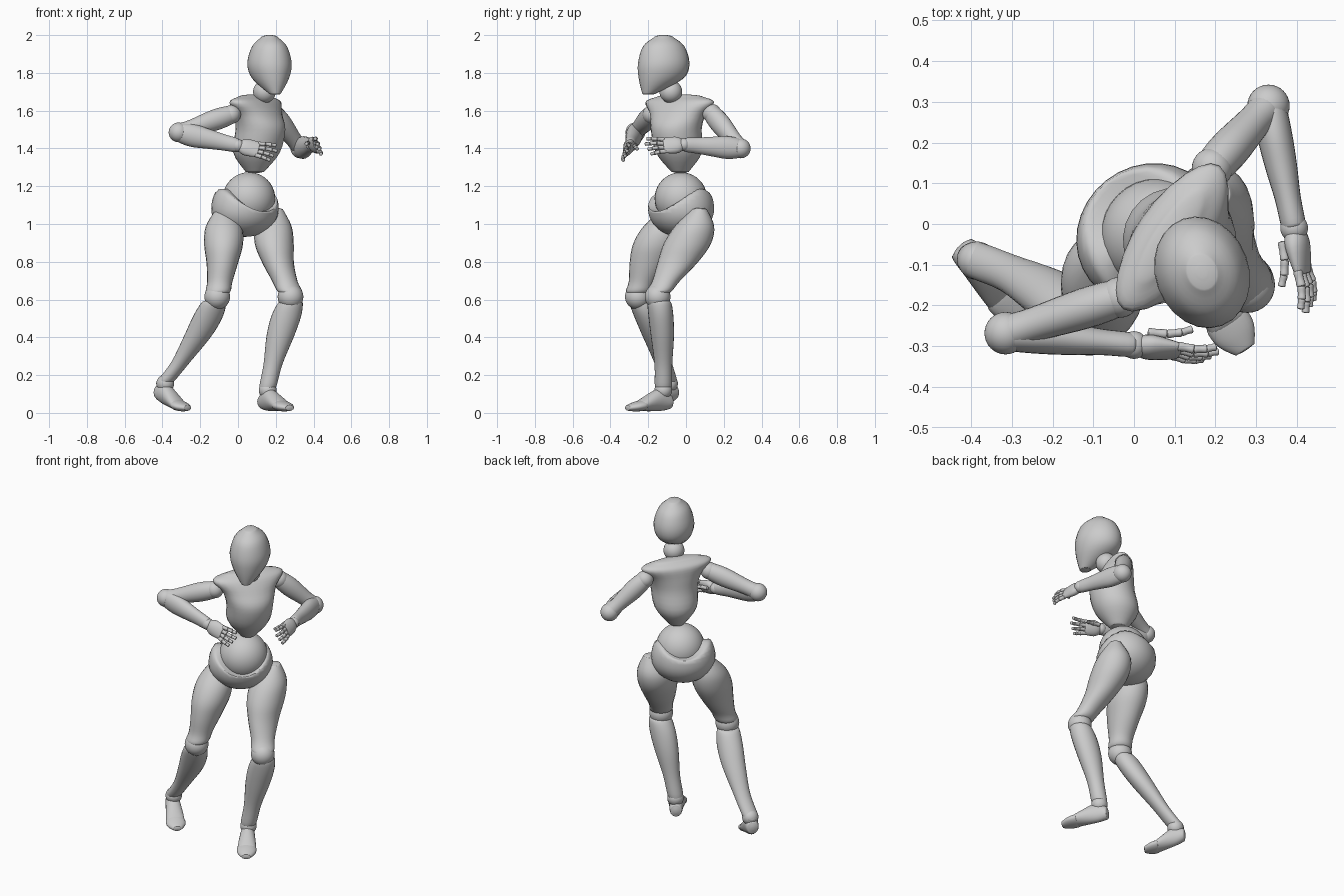
import bpy, bmesh, math
from mathutils import Vector as V

if "Cube" in bpy.data.objects:
    bpy.data.objects.remove(bpy.data.objects["Cube"])

SEG = 24
X, Y, Z = V((1, 0, 0)), V((0, 1, 0)), V((0, 0, 1))


def catmull(a, b, c, d, t):
    return 0.5 * (2 * b + (c - a) * t + (2 * a - 5 * b + 4 * c - d) * t * t + (3 * b - a - 3 * c + d) * t ** 3)


def loft(name, st, u, v, dome=0.4, steps=4):
    """Smooth skin over elliptical rings (centre, radius u, radius v), with domed ends."""
    def cap(e, n):
        d = (e[0] - n[0]).normalized() * min(e[1], e[2]) * dome
        return [(e[0] + d * k, e[1] * s, e[2] * s) for k, s in ((0.65, 0.72), (1, 0.25))]
    st = cap(st[0], st[1])[::-1] + st + cap(st[-1], st[-2])
    bm = bmesh.new()
    rings = []
    n = len(st)
    for i in range(n - 1):
        q = [st[max(0, i - 1)], st[i], st[i + 1], st[min(n - 1, i + 2)]]
        for k in range(steps + (i == n - 2)):
            c, a, b = (catmull(*[s[j] for s in q], k / steps) for j in range(3))
            a, b = max(a, 0.001), max(b, 0.001)
            rings.append([bm.verts.new(c + u * a * math.cos(w) + v * b * math.sin(w))
                          for w in (math.tau * m / SEG for m in range(SEG))])
    for r, s in zip(rings, rings[1:]):
        for m in range(SEG):
            bm.faces.new((r[m], r[(m + 1) % SEG], s[(m + 1) % SEG], s[m]))
    bm.faces.new(rings[0])
    bm.faces.new(rings[-1])
    bmesh.ops.recalc_face_normals(bm, faces=bm.faces)
    me = bpy.data.meshes.new(name)
    bm.to_mesh(me)
    bm.free()
    for p in me.polygons:
        p.use_smooth = True
    ob = bpy.data.objects.new(name, me)
    bpy.context.collection.objects.link(ob)
    return ob


def limb(name, a, b, prof, up=Z):
    """Straight limb from a to b; prof rows are (t, half width across up, half width along up)."""
    d = (b - a).normalized()
    u = d.cross(up).normalized()
    return loft(name, [(a.lerp(b, t), ru, rv) for t, ru, rv in prof], u, u.cross(d))


def bowed(name, a, m, b, prof):
    """Limb of level rings on the parabola through a, m, b; prof rows are (t, half x, half y)."""
    a, m, b = V(a), V(m), V(b)
    loft(name, [(a * (1 - t) * (1 - 2 * t) + m * 4 * t * (1 - t) + b * t * (2 * t - 1), rx, ry)
                for t, rx, ry in prof], X, Y)


def upright(name, x, y, deg, rows):
    """Level rings turned to face deg; rows are (z, forward offset, half width, half depth)."""
    a = math.radians(deg)
    f, l = V((math.sin(a), -math.cos(a), 0)), V((math.cos(a), math.sin(a), 0))
    loft(name, [(V((x, y, z)) + f * o, w, d) for z, o, w, d in rows], l, f, 0.3)


def ball(name, c, r):
    bpy.ops.mesh.primitive_uv_sphere_add(segments=32, ring_count=20, radius=r, location=c)
    ob = bpy.context.object
    ob.name = name
    bpy.ops.object.shade_smooth()
    return ob


# Head and neck
upright("head", .167, -.118, 20, [(1.987, 0, .045, .055), (1.94, 0, .09, .112), (1.85, 0, .115, .139),
                                  (1.77, .015, .094, .121), (1.694, .08, .034, .04)])
ball("neck", (.14, -.08, 1.7), .06)

# Chest with rib cage
upright("chest", .09, -.032, 56, [(1.672, 0, .15, .048), (1.645, .002, .212, .082), (1.58, .02, .162, .108),
                                  (1.5, .035, .137, .13), (1.38, .01, .122, .125), (1.285, 0, .052, .058)])

# Abdomen ball seated in a pelvis bowl with a curved rim
ball("abdomen", (.058, -.027, 1.135), .139)
pelvis = ball("pelvis", (.037, -.026, 1.08), 1)
for p in pelvis.data.vertices:
    x, y, z = p.co
    h = math.hypot(x, y) + 1e-6
    p.co.z = min(z, .1 + .2 * y / h + .6 * (x / h) ** 2)
    if z > 0:
        p.co.x, p.co.y = x * h ** -.4, y * h ** -.4
pelvis.scale = (.184, .17, .148)
pelvis.rotation_euler.z = math.radians(38)

# Legs: shared profiles, posed by three points each
THIGH = [(0, .042, .045), (.2, .095, .105), (.42, .103, .125), (.65, .084, .106), (.88, .067, .073), (1, .066, .068)]
SHIN = [(0, .066, .063), (.17, .079, .066), (.42, .073, .061), (.75, .05, .047), (1, .045, .045)]
bowed("left_thigh", (.2, .07, 1.07), (.197, -.01, .86), (.274, -.143, .645), THIGH)
bowed("left_shin", (.277, -.14, .58), (.214, -.123, .37), (.158, -.12, .14), SHIN)
bowed("right_thigh", (-.08, -.09, 1.07), (-.078, -.168, .86), (-.105, -.25, .645), THIGH)
bowed("right_shin", (-.13, -.236, .58), (-.232, -.158, .375), (-.385, -.09, .165), SHIN)
ball("left_knee", (.278, -.15, .615), .068)
ball("right_knee", (-.11, -.255, .615), .068)


def foot(side, ankle, heel, toe, lift):
    """Foot and toes along heel to toe, heel raised by lift; rows are (t, z, half width, half height)."""
    ball(f"{side}_ankle", ankle, .047)
    h, t = V(heel), V(toe)
    across = (t - h).normalized().cross(Z)
    for part, rows in (("foot", [(.02, .06, .035, .04), (.25, .07, .042, .06), (.68, .041, .053, .03)]),
                       ("toes", [(.66, .039, .055, .029), (.82, .033, .053, .025), (.97, .027, .03, .016)])):
        loft(f"{side}_{part}", [(h.lerp(t, k) + Z * (z + lift * max(0, .7 - k)), w, e)
                                for k, z, w, e in rows], across, Z)


foot("left", (.157, -.12, .12), (.13, -.085, 0), (.275, -.312, 0), 0)
foot("right", (-.385, -.09, .155), (-.422, -.06, 0), (-.265, -.225, 0), .07)

# Arms and hands
UPPER = [(0, .045, .048), (.3, .05, .056), (.75, .042, .044), (.95, .042, .044)]
FORE = [(.04, .042, .052), (.25, .043, .06), (.5, .039, .052), (.75, .032, .043), (.97, .03, .037)]
PALM = [(.1, .024, .032), (.4, .028, .046), (.98, .016, .042)]


def arm(side, shoulder, elbow, wrist, aim, inward):
    s, e, w, d, p = V(shoulder), V(elbow), V(wrist), V(aim).normalized(), V(inward).normalized()
    ball(f"{side}_shoulder", s, .05)
    ball(f"{side}_elbow", e, .052)
    ball(f"{side}_wrist", w, .034)
    limb(f"{side}_upper_arm", s, e, UPPER)
    limb(f"{side}_forearm", e, w, FORE)
    # palm, then four jointed fingers and a thumb
    up = d.cross(p).normalized()
    up = up if up.z > 0 else -up
    limb(f"{side}_palm", w, w + d * .11, PALM, up)
    digits = [(f"finger_{i + 1}", w + d * .105 + up * (.033 - .022 * i),
               d + up * (.13 - .088 * i), .105 - .012 * abs(i - 1)) for i in range(4)]
    digits.append(("thumb", w + d * .03 + p * .03 + up * .02, d + p * .12 + up * .1, .11))
    for nm, a, dr, ln in digits:
        for k in range(3):
            b = a + (dr.normalized() + p * (.22 * k - .1)).normalized() * ln * (.42 - .085 * k)
            q = .0115 - .001 * k
            limb(f"{side}_{nm}_{k + 1}", a, b, [(.05, q, q), (.5, q * .9, q * .9), (.9, q, q)], up)
            a = b


arm("left", (.192, .137, 1.585), (.33, .29, 1.4), (.393, -.01, 1.42), (.2, -1, -.04), (-1, -.1, -.4))
arm("right", (-.035, -.18, 1.58), (-.315, -.268, 1.485), (0, -.297, 1.415), (1, -.14, -.2), (.08, 1, -.4))
